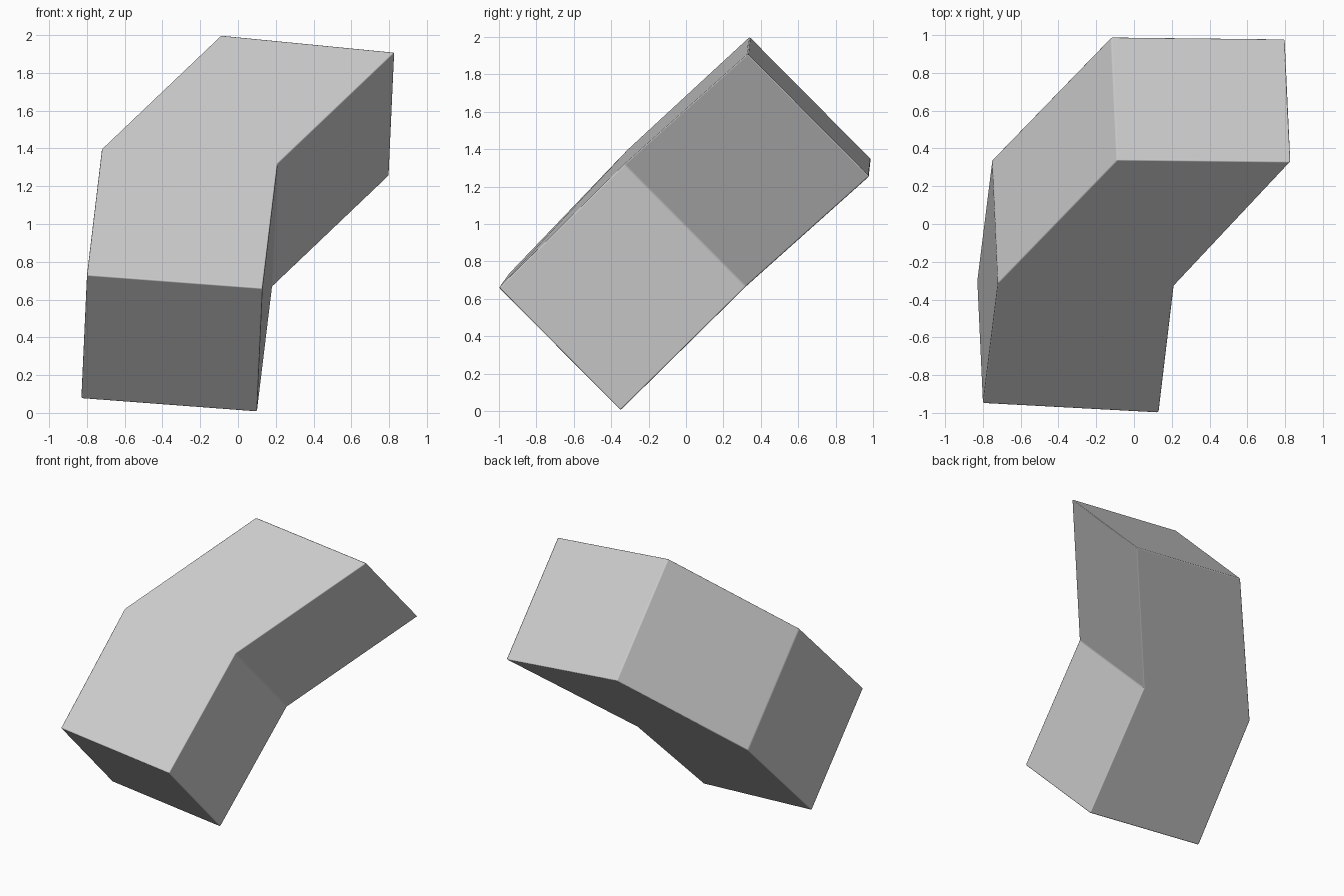
import bpy
import bmesh
from mathutils import Vector

cube = bpy.data.objects.get("Cube")
if cube:
    bpy.data.objects.remove(cube, do_unlink=True)

# Single matte grey
grey = bpy.data.materials.new("matte_grey")
grey.use_nodes = True
colour = (0.6, 0.6, 0.6, 1)
grey.diffuse_color = colour
grey.node_tree.nodes["Principled BSDF"].inputs["Base Color"].default_value = colour

# Bent six-sided outline of the tilted upper face
outline = [(-0.09, 0.34, 2.0), (-0.72, -0.31, 1.40), (-0.80, -0.95, 0.73),
           (0.13, -1.0, 0.66), (0.21, -0.33, 1.32), (0.83, 0.33, 1.91)]
depth = Vector((-0.03, 0.65, -0.655))

# Extrude the outline into a solid bent block
bm = bmesh.new()
face = bm.faces.new([bm.verts.new(p) for p in outline])
result = bmesh.ops.extrude_face_region(bm, geom=[face], use_keep_orig=True)
moved = [g for g in result["geom"] if isinstance(g, bmesh.types.BMVert)]
bmesh.ops.translate(bm, verts=moved, vec=depth)
bmesh.ops.recalc_face_normals(bm, faces=bm.faces)

mesh = bpy.data.meshes.new("bent_block")
bm.to_mesh(mesh)
bm.free()
mesh.materials.append(grey)
block = bpy.data.objects.new("bent_block", mesh)
bpy.context.collection.objects.link(block)

# Slightly softened edges
bevel = block.modifiers.new("soft_edges", "BEVEL")
bevel.width = 0.008
bevel.segments = 2
bevel.harden_normals = True
bpy.context.view_layer.objects.active = block
block.select_set(True)
bpy.ops.object.shade_smooth_by_angle()
